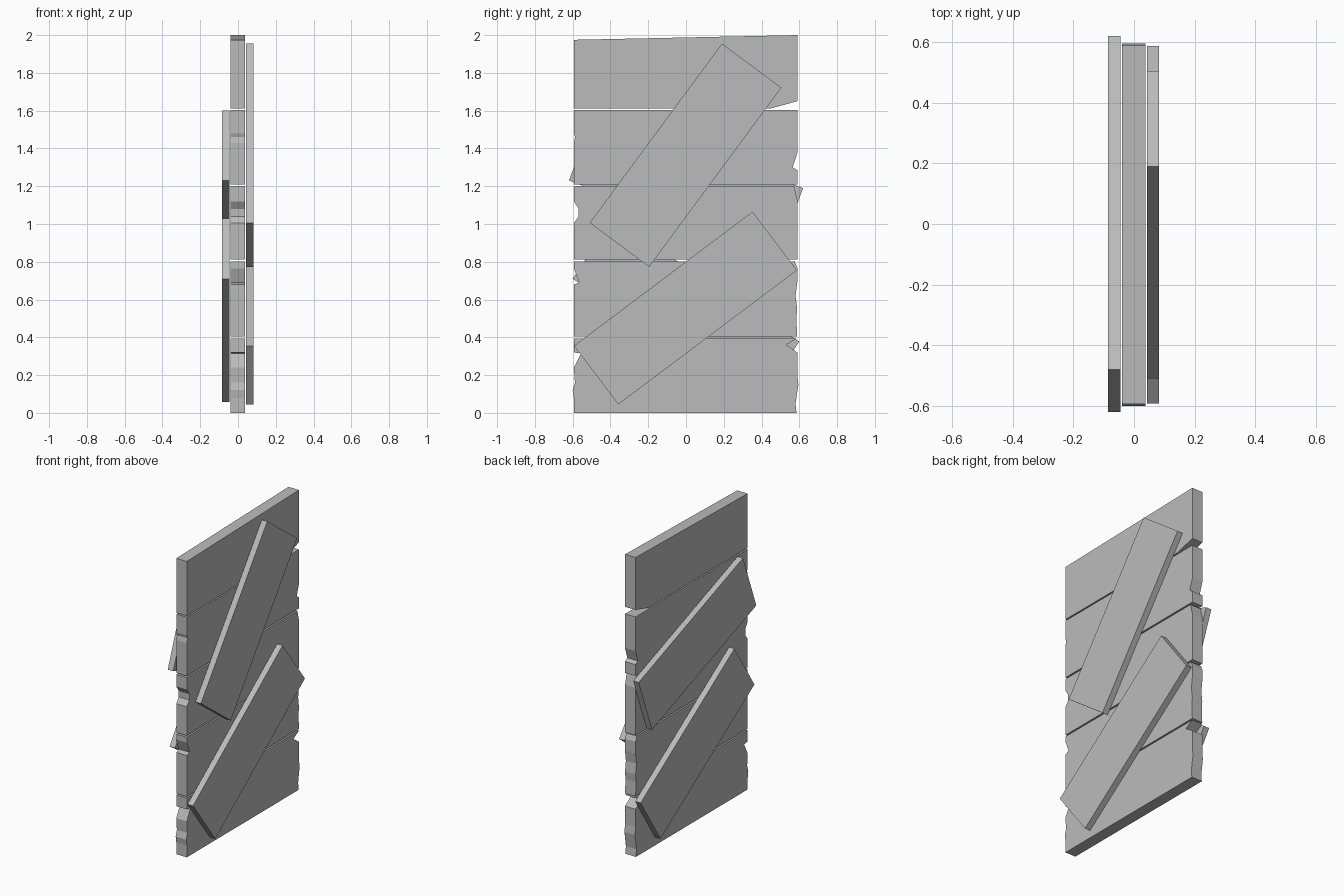
import bpy, bmesh
from mathutils import Vector

cube = bpy.data.objects.get("Cube")
if cube:
    bpy.data.objects.remove(cube, do_unlink=True)

grey = bpy.data.materials.new("plain grey")
grey.use_nodes = True
colour = (0.5, 0.5, 0.5, 1)
grey.diffuse_color = colour
grey.node_tree.nodes["Principled BSDF"].inputs["Base Color"].default_value = colour


def slab(name, outline, x0, x1):
    """Extrude a (y, z) outline from x0 to x1."""
    bm = bmesh.new()
    face = bm.faces.new([bm.verts.new((x0, y, z)) for y, z in outline])
    out = bmesh.ops.extrude_face_region(bm, geom=[face])
    verts = [v for v in out["geom"] if isinstance(v, bmesh.types.BMVert)]
    bmesh.ops.translate(bm, verts=verts, vec=(x1 - x0, 0, 0))
    bmesh.ops.recalc_face_normals(bm, faces=bm.faces)
    mesh = bpy.data.meshes.new(name)
    bm.to_mesh(mesh)
    bm.free()
    mesh.materials.append(grey)
    obj = bpy.data.objects.new(name, mesh)
    bpy.context.collection.objects.link(obj)


# Planks: chipped front edge (downwards), then chipped back edge (upwards)
F, B = -0.594, 0.589
planks = {
    "bottom_plank": (
        [(F, .395), (F, .32), (-.555, .315), (F, .24), (-.588, .16), (-.6, .12), (F, .08), (F, 0)],
        [(.585, 0), (.58, .05), (.595, .15), (B, .2), (B, .32), (.53, .36), (B, .395)]),
    "lower_plank": (
        [(F, .802), (F, .765), (-.565, .69), (F, .68), (F, .405)],
        [(B, .405), (.584, .5), (B, .55), (.58, .62), (B, .69), (B, .77), (.575, .802)]),
    "middle_plank": (
        [(F, 1.2), (F, 1.12), (-.568, 1.08), (-.568, 1.04), (F, 1.005), (F, .812)],
        [(B, .812), (B, 1.13), (.572, 1.2)]),
    "upper_plank": (
        [(F, 1.603), (F, 1.48), (-.587, 1.46), (F, 1.43), (F, 1.21)],
        [(B, 1.21), (B, 1.285), (.565, 1.3), (B, 1.375), (B, 1.603)]),
    "top_plank": (
        [(F, 1.975), (F, 1.612)],
        [(.45, 1.612), (B, 1.65), (B, 2)]),
}
for name, (front, back) in planks.items():
    slab(name, front + back, -.04, .038)


# Diagonal braces: three corners give the rectangle
def brace(name, a, b, c, x0, x1):
    a, b, c = Vector(a), Vector(b), Vector(c)
    slab(name, [a, b, c, a + c - b], x0, x1)


brace("left_upper_brace", (.19, 1.955), (.505, 1.722), (-.195, .773), .043, .083)
brace("left_lower_brace", (.352, 1.065), (.587, .755), (-.358, .045), .043, .083)
brace("right_upper_brace", (-.48, 1.6), (-.62, 1.23), (.48, .82), -.085, -.045)
brace("right_lower_brace", (-.39, 1.03), (-.6, .71), (.39, .058), -.085, -.045)
